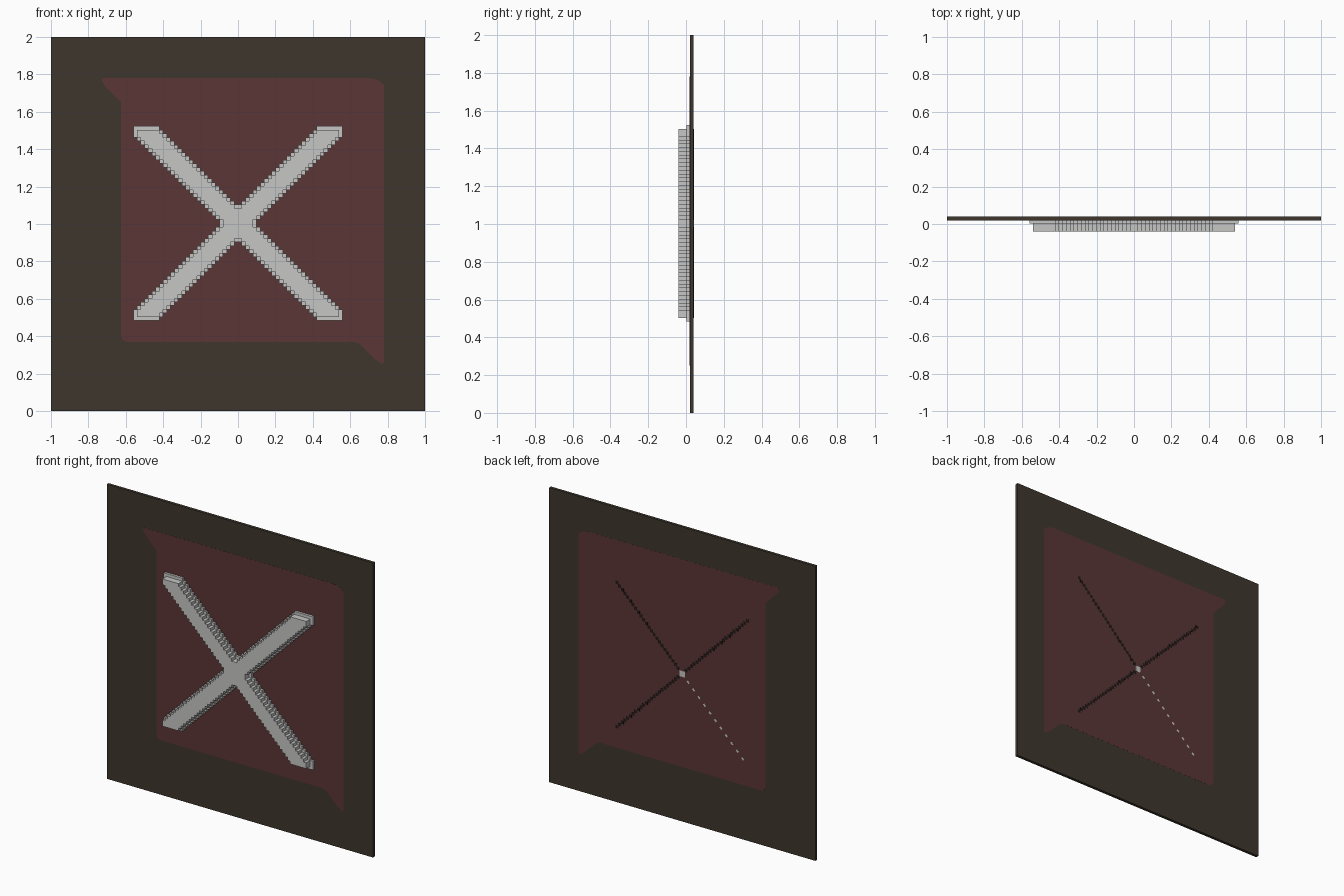
import bpy, bmesh

if "Cube" in bpy.data.objects:
    bpy.data.objects.remove(bpy.data.objects["Cube"], do_unlink=True)

C = 0.02    # size of one step of the cross
CZ = 1.003  # height of the cross centre


def srgb(r, g, b):
    lin = [((c / 255 + 0.055) / 1.055) ** 2.4 for c in (r, g, b)]
    return (*lin, 1.0)


def material(name, colour):
    m = bpy.data.materials.new(name)
    m.use_nodes = True
    m.diffuse_color = colour
    bsdf = m.node_tree.nodes["Principled BSDF"]
    bsdf.inputs["Base Color"].default_value = colour
    bsdf.inputs["Roughness"].default_value = 0.8
    return m


BROWN = material("dark_brown", srgb(62, 54, 45))
RED = material("dull_red", srgb(91, 54, 54))
GREY = material("light_grey", srgb(198, 198, 197))
BLACK = material("groove_black", srgb(34, 25, 24))


def slab(name, outlines, y0, y1, mat):
    """Extrude flat x-z outlines from y0 back to y1."""
    bm = bmesh.new()
    for pts in outlines:
        bm.faces.new([bm.verts.new((x, y0, z)) for x, z in pts])
    bmesh.ops.remove_doubles(bm, verts=bm.verts, dist=1e-5)
    # merge neighbouring cells into larger faces
    bmesh.ops.dissolve_limit(bm, angle_limit=0.01, verts=bm.verts, edges=bm.edges)
    bmesh.ops.triangulate(bm, faces=[f for f in bm.faces if len(f.verts) > 4])
    ext = bmesh.ops.extrude_face_region(bm, geom=bm.faces[:], use_keep_orig=True)
    moved = [v for v in ext["geom"] if isinstance(v, bmesh.types.BMVert)]
    bmesh.ops.translate(bm, verts=moved, vec=(0, y1 - y0, 0))
    bmesh.ops.recalc_face_normals(bm, faces=bm.faces)
    me = bpy.data.meshes.new(name)
    bm.to_mesh(me)
    bm.free()
    me.materials.append(mat)
    ob = bpy.data.objects.new(name, me)
    bpy.context.collection.objects.link(ob)
    return ob


def rect(x, z, hx, hz):
    return [(x - hx, z - hz), (x + hx, z - hz), (x + hx, z + hz), (x - hx, z + hz)]


def stepped_cross(half_x, half_z, half_width):
    """Square cells lying within an X of the given size."""
    cells = []
    for i in range(-half_x, half_x):
        for k in range(-half_z, half_z):
            x, z = (i + 0.5) * C, (k + 0.5) * C
            if abs(abs(x) - abs(z)) < half_width:
                cells.append(rect(x, CZ + z, C / 2, C / 2))
    return cells


# Backing board
slab("board", [rect(0, 1, 1, 1)], 0.02, 0.04, BROWN)

# Red panel with two pointed tails, showing on both faces of the board
panel = [(-0.73, 1.77), (-0.72, 1.78), (0.70, 1.78), (0.75, 1.77), (0.78, 1.745),
         (0.78, 0.26), (0.77, 0.25), (0.735, 0.275), (0.65, 0.36), (0.62, 0.37),
         (-0.60, 0.37), (-0.615, 0.378), (-0.625, 0.40), (-0.625, 1.65),
         (-0.71, 1.735)]
slab("red_panel", [panel], 0.0193, 0.0405, RED)

# Two layered cross with stepped edges
slab("cross_base", stepped_cross(28, 26, 0.09), 0.003, 0.0195, GREY)
slab("cross_top", stepped_cross(27, 25, 0.07), -0.04, 0.003, GREY)

# Diagonal grooves on the back, one of them broken into grey dashes
for label, sx, sz in (("upper_left", 1, 1), ("upper_right", -1, 1), ("lower_left", 1, -1)):
    ob = slab("back_groove_" + label,
              [rect(sx * (k + 0.5) * C, CZ + sz * (k + 0.5) * C, 0.011, 0.011)
               for k in range(1, 25)], 0.0400, 0.0411, BLACK)
slab("back_dashes_lower_right",
     [[(-x - 0.002, CZ - x - 0.012), (-x + 0.012, CZ - x + 0.002),
       (-x + 0.002, CZ - x + 0.012), (-x - 0.012, CZ - x - 0.002)]
      for x in [0.045 + 0.041 * k for k in range(11)]], 0.0400, 0.0411, GREY)
slab("back_hub", [rect(0, CZ, 0.02, 0.02)], 0.0400, 0.0413, GREY)
